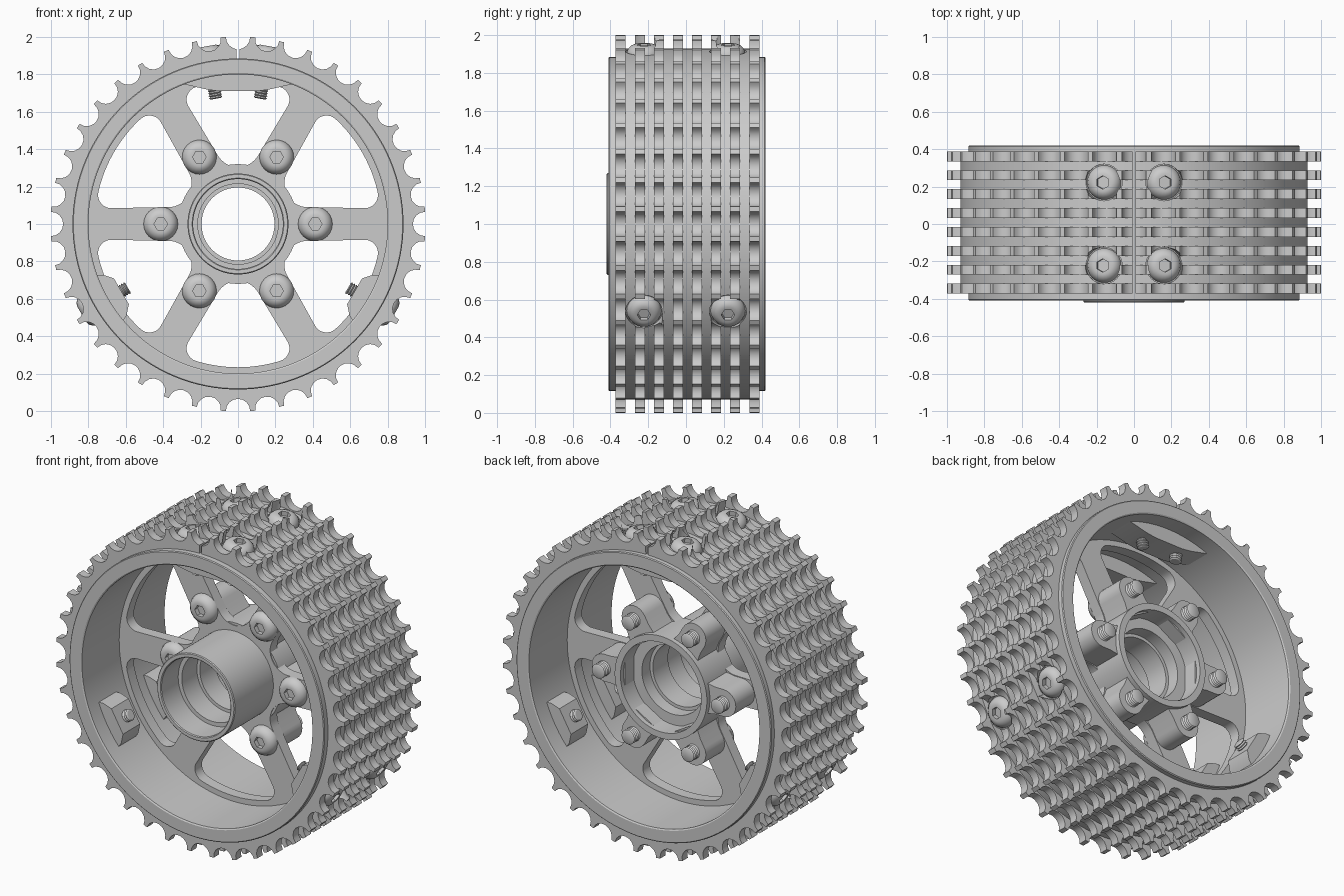
import bpy, bmesh
from math import sin, cos, pi, radians, hypot
from mathutils import Vector

if "Cube" in bpy.data.objects:
    bpy.data.objects.remove(bpy.data.objects["Cube"])

CZ = 1.0  # axle height


def finish(ob, angle=30):
    bpy.ops.object.select_all(action='DESELECT')
    ob.select_set(True)
    bpy.context.view_layer.objects.active = ob
    bpy.ops.object.shade_smooth_by_angle(angle=radians(angle))
    return ob


def loft(name, rings, wrap=False, smooth=True):
    """Skin closed rings; wrap joins last to first, otherwise ends are capped."""
    bm = bmesh.new()
    vs = [[bm.verts.new(p) for p in r] for r in rings]
    n, m = len(vs), len(vs[0])
    for i in range(n if wrap else n - 1):
        a, b = vs[i], vs[(i + 1) % n]
        for j in range(m):
            k = (j + 1) % m
            bm.faces.new((a[j], a[k], b[k], b[j]))
    if not wrap:
        bm.faces.new(vs[0])
        bm.faces.new(vs[-1])
    bmesh.ops.recalc_face_normals(bm, faces=bm.faces)
    me = bpy.data.meshes.new(name)
    bm.to_mesh(me)
    bm.free()
    ob = bpy.data.objects.new(name, me)
    bpy.context.collection.objects.link(ob)
    return finish(ob) if smooth else ob


def lathe(name, profile, n=128):
    """Closed (radius, y) profile turned about the axle."""
    return loft(name, [[(r * cos(t), y, CZ + r * sin(t)) for r, y in profile]
                       for t in (2 * pi * i / n for i in range(n))], wrap=True)


def plate(name, loops, y0, y1):
    """Flat outline(s) in x/z with holes, extruded from y0 to y1."""
    cu = bpy.data.curves.new(name, 'CURVE')
    cu.dimensions, cu.fill_mode, cu.extrude = '2D', 'BOTH', (y1 - y0) / 2
    for lp in loops:
        sp = cu.splines.new('POLY')
        sp.points.add(len(lp) - 1)
        for p, (x, z) in zip(sp.points, lp):
            p.co = (x, z, 0, 1)
        sp.use_cyclic_u = True
    ob = bpy.data.objects.new(name, cu)
    bpy.context.collection.objects.link(ob)
    ob.location = (0, (y0 + y1) / 2, CZ)
    ob.rotation_euler = (pi / 2, 0, 0)
    bpy.ops.object.select_all(action='DESELECT')
    ob.select_set(True)
    bpy.context.view_layer.objects.active = ob
    bpy.ops.object.convert(target='MESH')
    return finish(bpy.context.view_layer.objects.active)


def arc(cx, cy, r, a0, a1, n):
    return [(cx + r * cos(radians(a0 + (a1 - a0) * i / n)),
             cy + r * sin(radians(a0 + (a1 - a0) * i / n))) for i in range(n + 1)]


def turn(pts, deg):
    c, s = cos(radians(deg)), sin(radians(deg))
    return [(u * c - v * s, u * s + v * c) for u, v in pts]


def bolt(name, pos, axis, length, r):
    """Button head bolt with hex socket and threaded tip; axis points out of the head."""
    n = 24
    rings = [(.036, .02, 1), (.036, .049, 1), (.05, .05, 0), (.068, .043, 0),
             (.084, .027, 0), (.092, .006, 0), (.092, 0, 0), (r, 0, 0)]
    z = -length + .09
    rings.append((r, z, 0))
    while z > -length + .01:
        rings += [(r * .8, z - .007, 0), (r, z - .014, 0)]
        z -= .014
    rings.append((r * .75, -length, 0))
    pts = []
    for rad, z, hexed in rings:
        ring = []
        for i in range(n):
            t = 2 * pi * i / n
            q = rad * cos(pi / 6) / cos(t % (pi / 3) - pi / 6) if hexed else rad
            ring.append((q * cos(t), q * sin(t), z))
        pts.append(ring)
    ob = loft(name, pts)
    ob.location = pos
    ob.rotation_euler = Vector(axis).to_track_quat('Z', 'Y').to_euler()
    return ob


# Tread: split ring with eight rows of 40 scalloped teeth
rows = [(-.372 + .101 * i, -.372 + .101 * i + .053) for i in range(8)]
stations = []
for k in range(41):
    for j in range(-4, 5):
        if (k == 0 and j < 0) or (k == 40 and j > 0):
            continue
        rad, tan = 1 - .065 * cos(j * pi / 8), .065 * sin(j * pi / 8)
        if j == 0 and k in (0, 40):
            tan = .008 if k == 0 else -.008
        x, z = turn([(rad, tan)], 90 + 9 * k)[0]
        d = hypot(x, z)
        at = lambda q, y: (x * q / d, y, CZ + z * q / d)
        sec = [at(.88, rows[0][0])]
        for i, (a, b) in enumerate(rows):
            if i:
                sec.append(at(.928, a))
            sec += [at(d, a), at(d, b)]
            if i < 7:
                sec.append(at(.928, b))
        sec.append(at(.88, rows[-1][1]))
        stations.append(sec)
tread = loft('tread', stations, smooth=False)

# Rim bolts with pockets cut into the tread
for a in (80, 100, -30, 210):
    for y in (-.222, .222):
        d = Vector((cos(radians(a)), 0, sin(radians(a))))
        seat = d * .915 + Vector((0, y, CZ))
        bpy.ops.mesh.primitive_cylinder_add(vertices=32, radius=.098, depth=.2,
                                            location=seat + d * .1,
                                            rotation=d.to_track_quat('Z', 'Y').to_euler())
        cutter = bpy.context.object
        cutter.hide_render = True
        bpy.context.view_layer.objects.active = tread
        mod = tread.modifiers.new('pocket', 'BOOLEAN')
        mod.operation, mod.solver, mod.object = 'DIFFERENCE', 'EXACT', cutter
        bpy.ops.object.modifier_apply(modifier=mod.name)
        bpy.data.objects.remove(cutter)
        bolt('rim_bolt', seat, d, .235, .036)
finish(tread)

# Rim barrel with flanges standing proud of the tread
lathe('rim_barrel', [(.8, -.405), (.808, -.41), (.88, -.41), (.885, -.405), (.885, .415),
                     (.88, .42), (.808, .42), (.8, .415)])

# Pads inside the barrel for the rim bolts
for y in (-.222, .222):
    pads = [arc(0, 0, .81, 68, 112, 20) + turn([(.72, .17), (.71, .1), (.71, -.1), (.72, -.17)], 90)]
    for a in (-30, 210):
        pads.append(turn([(.81, -.15), (.76, -.125), (.72, -.08), (.72, .08), (.76, .125), (.81, .15)], a))
    for p in pads:
        plate('rim_bolt_pad', [p], y - .085, y + .085)

# Spoked disc with six rounded cutouts
half = arc(.43, 0, .125, 180, 120, 8) + arc(.665, .205, .07, 120, 17, 8) + arc(0, 0, .766, 16, 0, 6)
hole = half + [(u, -v) for u, v in half[-2:0:-1]]
disc = [arc(0, 0, .81, 0, 357, 119), arc(0, 0, .25, 0, 354, 59)]
disc += [turn(hole, 30 + 60 * k) for k in range(6)]
plate('spoked_disc', disc, -.035, .035)

# Hub: front tube, wider rear shell and stepped bore
lathe('hub', [(.24, -.415), (.245, -.42), (.265, -.42), (.27, -.415), (.27, -.03), (.32, -.03),
              (.32, .25), (.28, .25), (.28, .13), (.215, .13), (.215, .05), (.195, .05),
              (.195, -.1), (.215, -.1), (.215, -.25), (.24, -.25)], 96)

# Rear bosses and bolts through each spoke
boss = [(.27, -.1), (.36, -.085)] + arc(.415, 0, .085, -90, 90, 12) + [(.36, .085), (.27, .1)]
for k in range(6):
    plate('spoke_boss', [turn(boss, 60 * k)], .02, .22)
    x, z = turn([(.413, 0)], 60 * k)[0]
    bolt('spoke_bolt', (x, -.035, CZ + z), (0, -1, 0), .32, .045)
